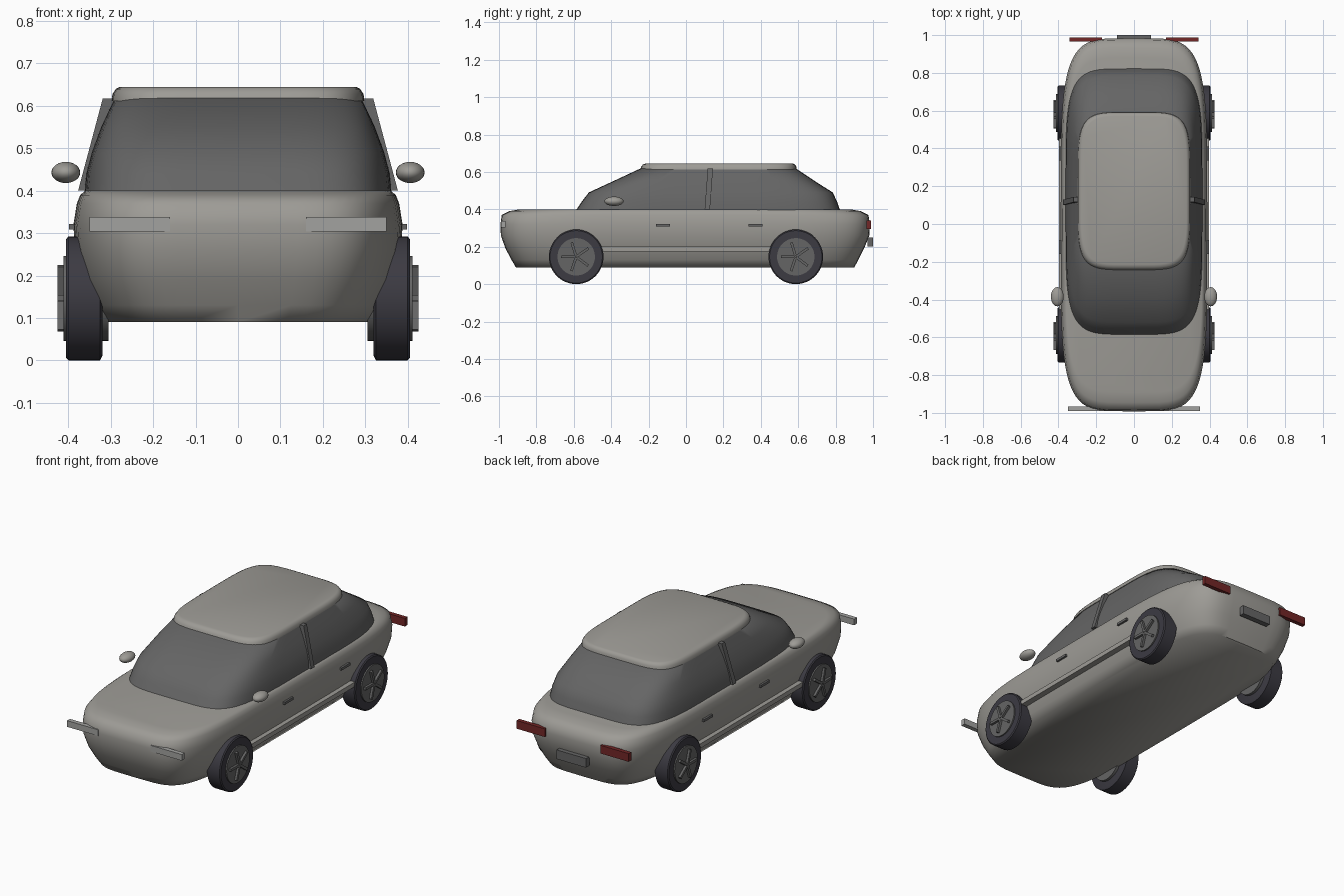
import bpy, bmesh, math
from mathutils import Matrix, Vector

cube = bpy.data.objects.get("Cube")
if cube:
    bpy.data.objects.remove(cube, do_unlink=True)


def material(name, r, g, b):
    m = bpy.data.materials.new(name)
    m.use_nodes = True
    m.diffuse_color = (r, g, b, 1)
    m.node_tree.nodes["Principled BSDF"].inputs["Base Color"].default_value = (r, g, b, 1)
    return m


PAINT = material("warm grey paint", .34, .33, .305)
GLASS = material("dark glass", .13, .13, .13)
TRIM = material("grey trim", .13, .13, .13)
RUBBER = material("tyre rubber", .045, .043, .055)
RED = material("red lamp", .17, .02, .02)
LAMP = material("clear lamp", .36, .36, .35)


def finish(name, bm, mat, angle=None):
    bmesh.ops.recalc_face_normals(bm, faces=bm.faces)
    me = bpy.data.meshes.new(name)
    bm.to_mesh(me)
    bm.free()
    me.materials.append(mat)
    ob = bpy.data.objects.new(name, me)
    bpy.context.collection.objects.link(ob)
    if angle:
        bpy.ops.object.select_all(action="DESELECT")
        ob.select_set(True)
        bpy.context.view_layer.objects.active = ob
        bpy.ops.object.shade_smooth_by_angle(angle=math.radians(angle))
    return ob


def loft(name, levels, mat, power, angle, n=72):
    """Stack rounded-rectangle rings given as (z, half width, front y, back y)."""
    bm = bmesh.new()
    rings = []
    for z, hx, y0, y1 in levels:
        ring = []
        for i in range(n):
            c, s = math.cos(2 * math.pi * i / n), math.sin(2 * math.pi * i / n)
            x = math.copysign(abs(c) ** (2 / power), c) * hx
            y = math.copysign(abs(s) ** (2 / power), s) * (y1 - y0) / 2 + (y0 + y1) / 2
            ring.append(bm.verts.new((x, y, z)))
        rings.append(ring)
    for a, b in zip(rings, rings[1:]):
        for i in range(n):
            j = (i + 1) % n
            bm.faces.new((a[i], a[j], b[j], b[i]))
    bm.faces.new(rings[0][::-1])
    bm.faces.new(rings[-1])
    return finish(name, bm, mat, angle)


def box(name, lo, hi, mat, lean=(0, 0)):
    """Box between two corners; lean shifts its top face in x and y."""
    lo, hi = Vector(lo), Vector(hi)
    bm = bmesh.new()
    bmesh.ops.create_cube(bm, size=1)
    for v in bm.verts:
        top = v.co.z > 0
        v.co = Vector([(a + b) / 2 + c * (b - a) for a, b, c in zip(lo, hi, v.co)])
        if top:
            v.co.x += lean[0]
            v.co.y += lean[1]
    return finish(name, bm, mat)


def side_box(name, s, lo, hi, mat, lean=(0, 0)):
    xs = sorted((s * lo[0], s * hi[0]))
    return box(name, (xs[0], *lo[1:]), (xs[1], *hi[1:]), mat, (s * lean[0], lean[1]))


def wheel_disc(name, s, y, profile, mat):
    """Revolve (x, radius) pairs about the axle."""
    bm = bmesh.new()
    n = 48
    rings = [[bm.verts.new((s * x, y + r * math.cos(2 * math.pi * i / n),
                            .146 + r * math.sin(2 * math.pi * i / n)))
              for i in range(n)] for x, r in profile]
    for a, b in zip(rings, rings[1:]):
        for i in range(n):
            bm.faces.new((a[i], a[(i + 1) % n], b[(i + 1) % n], b[i]))
    bm.faces.new(rings[0])
    bm.faces.new(rings[-1])
    return finish(name, bm, mat, 35)


# Body shell, glasshouse and roof
loft("body", [(.09, .32, -.91, .90), (.13, .345, -.933, .922), (.19, .37, -.965, .952),
              (.26, .385, -.99, .98), (.32, .388, -.992, .984), (.37, .38, -.985, .975),
              (.39, .372, -.945, .935), (.4, .36, -.89, .88)], PAINT, 4.8, 60)
loft("window_glass", [(.395, .362, -.588, .824), (.44, .358, -.558, .808), (.49, .345, -.52, .785),
                      (.55, .323, -.39, .69), (.62, .29, -.24, .585)], GLASS, 5, 60)
loft("roof", [(.612, .298, -.245, .592), (.628, .296, -.24, .59), (.64, .288, -.23, .583),
              (.645, .278, -.215, .572)], PAINT, 5, 60)

# Rear number plate panel
box("rear_plate", (-.09, .97, .2), (.09, 1.0, .25), TRIM)

for s, side in ((1, "left"), (-1, "right")):
    # Lamps
    side_box(f"headlight_{side}", s, (.16, -.99, .304), (.35, -.965, .338), LAMP)
    side_box(f"tail_light_{side}", s, (.17, .965, .295), (.342, .988, .34), RED)

    # Door furniture
    side_box(f"door_pillar_{side}", s, (.345, .1, .4), (.377, .128, .617), TRIM, (-.058, .016))
    side_box(f"sill_strip_{side}", s, (.35, -.47, .175), (.397, .47, .2), PAINT)
    for y, part in ((-.16, "front"), (.335, "rear")):
        side_box(f"{part}_door_handle_{side}", s, (.37, y, .308), (.398, y + .075, .322), TRIM)

    # Mirror
    bm = bmesh.new()
    bmesh.ops.create_uvsphere(bm, u_segments=24, v_segments=12, radius=1)
    bmesh.ops.scale(bm, vec=(.034, .051, .025), verts=bm.verts)
    bmesh.ops.translate(bm, vec=(s * .406, -.385, .443), verts=bm.verts)
    finish(f"mirror_{side}", bm, PAINT, 60)

    # Wheels
    for y, end in ((-.587, "front"), (.587, "rear")):
        wheel_disc(f"{end}_tyre_{side}", s, y, [(.32, .135), (.325, .146), (.4, .146), (.405, .14)], RUBBER)
        wheel_disc(f"{end}_rim_{side}", s, y, [(.305, .1), (.412, .1)], TRIM)
        bm = bmesh.new()
        for k in range(5):
            turn = Matrix.Rotation(2 * math.pi * k / 5 + .3, 4, "X")
            place = Matrix.Translation((s * .416, y, .146)) @ turn @ Matrix.Translation((0, 0, .042))
            bmesh.ops.create_cube(bm, size=1, matrix=place @ Matrix.Diagonal((.018, .014, .076, 1)))
        finish(f"{end}_spokes_{side}", bm, TRIM)
